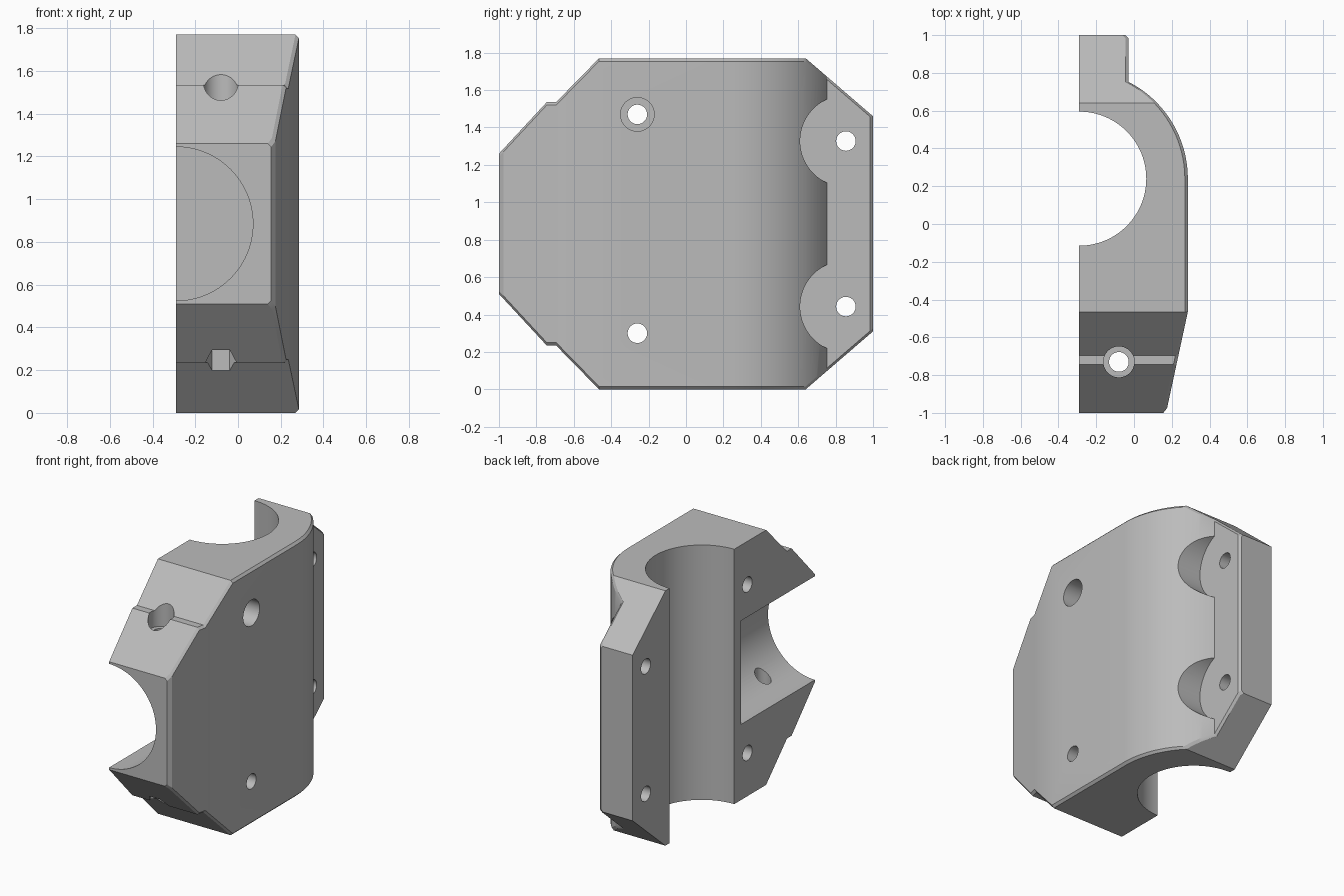
import bpy, bmesh, math
from mathutils import Matrix

cube = bpy.data.objects.get("Cube")
if cube:
    bpy.data.objects.remove(cube, do_unlink=True)

grey = bpy.data.materials.new("plain grey")
grey.use_nodes = True
grey.diffuse_color = (0.5, 0.5, 0.5, 1)
grey.node_tree.nodes["Principled BSDF"].inputs["Base Color"].default_value = (0.5, 0.5, 0.5, 1)

MATE = -0.29          # flat mating face
HEIGHT = 1.77
MID = HEIGHT / 2
BORE_Y = 0.24         # axis of the upright bore
OUTER = 0.575         # outer wall radius
CHAMFER = 0.016


def lerp_path(path, y):
    for (y0, v0), (y1, v1) in zip(path, path[1:]):
        if y <= y1:
            return v0 + (v1 - v0) * (y - y0) / (y1 - y0)
    return path[-1][1]


def add_object(name, bm):
    bmesh.ops.recalc_face_normals(bm, faces=bm.faces)
    mesh = bpy.data.meshes.new(name)
    bm.to_mesh(mesh)
    bm.free()
    mesh.materials.append(grey)
    ob = bpy.data.objects.new(name, mesh)
    bpy.context.collection.objects.link(ob)
    return ob


# Clamp body: cross-sections lofted from front to back
top_edge = [(-1, 1.26), (-0.745, 1.535), (-0.695, 1.535), (-0.465, HEIGHT), (0.64, HEIGHT), (1, 1.46)]
side_wall = [(-1, 0.155), (-0.975, 0.175), (-0.465, 0.285), (BORE_Y, 0.285)]
flange_wall = [(0.753, -0.03), (0.984, -0.03), (1, -0.046)]


def wall_x(y):
    if y <= BORE_Y:
        return lerp_path(side_wall, y)
    if y < 0.753:
        return MATE + math.sqrt(OUTER ** 2 - (y - BORE_Y) ** 2)
    return lerp_path(flange_wall, y)


end_angle = math.asin((0.753 - BORE_Y) / OUTER)
stations = {p[0] for p in top_edge + side_wall + flange_wall}
stations |= {round(BORE_Y + OUTER * math.sin(end_angle * i / 24), 4) for i in range(1, 24)}

bm = bmesh.new()
rings = []
for y in sorted(stations):
    x, hi = wall_x(y), lerp_path(top_edge, y)
    lo, c = HEIGHT - hi, CHAMFER
    section = [(MATE, lo), (x - c, lo), (x, lo + c), (x, hi - c), (x - c, hi), (MATE, hi)]
    rings.append([bm.verts.new((px, y, pz)) for px, pz in section])
for a, b in zip(rings, rings[1:]):
    for i in range(6):
        j = (i + 1) % 6
        bm.faces.new((a[i], a[j], b[j], b[i]))
bm.faces.new(rings[0])
bm.faces.new(rings[-1])
body = add_object("clamp_half", bm)


def cut(axis, u, v, radius, start, end, sides=64):
    """Cut a round or hexagonal hole along an axis; u, v are the other two coordinates."""
    bm = bmesh.new()
    bmesh.ops.create_cone(bm, cap_ends=True, segments=sides, radius1=radius, radius2=radius,
                          depth=end - start)
    mid = (start + end) / 2
    if axis == "X":
        turn, place = Matrix.Rotation(math.pi / 2, 4, "Y"), (mid, u, v)
    elif axis == "Y":
        turn, place = Matrix.Rotation(math.pi / 2, 4, "X"), (u, mid, v)
    else:
        spin = math.pi / 6 if sides == 6 else 0
        turn, place = Matrix.Rotation(spin, 4, "Z"), (u, v, mid)
    bm.transform(Matrix.Translation(place) @ turn)
    # point the hexagon corners sideways
    if sides == 6:
        widest = max(vert.co.x for vert in bm.verts) - u
        if widest < radius * 0.95:
            bm.transform(Matrix.Translation(place) @ Matrix.Rotation(math.pi / 6, 4, "Z")
                         @ Matrix.Translation(place).inverted())
    cutter = add_object("hole_cutter", bm)
    cutter.hide_render = True
    mod = body.modifiers.new("hole", "BOOLEAN")
    mod.operation = "DIFFERENCE"
    mod.solver = "EXACT"
    mod.object = cutter
    bpy.context.view_layer.objects.active = body
    bpy.ops.object.modifier_apply(modifier=mod.name)
    bpy.data.objects.remove(cutter, do_unlink=True)


# Upright bore and front blind bore
cut("Z", MATE, BORE_Y, 0.355, -0.5, 2.5, 96)
cut("Y", MATE, MID, 0.36, -1.5, -0.19, 96)

# Clamping screw holes, mirrored about mid height
for side in (-1, 1):
    z = MID + side * 0.585
    cut("X", -0.26, z, 0.052, -0.5, 0.6)
    cut("X", -0.26, z, 0.09, 0.0, 0.6)
    z = MID + side * 0.4425
    cut("X", 0.855, z, 0.245, -0.0297, 0.6)
    cut("X", 0.855, z, 0.052, -0.5, 0.2)

# Upright front screw: through hole, head recess on top, nut trap below
cut("Z", -0.08, -0.73, 0.052, -0.5, 2.5)
cut("Z", -0.08, -0.73, 0.082, 1.42, 2.2)
cut("Z", -0.08, -0.73, 0.082, -0.3, 0.35, 6)

bpy.ops.object.select_all(action="DESELECT")
body.select_set(True)
bpy.context.view_layer.objects.active = body
bpy.ops.object.shade_smooth_by_angle(angle=math.radians(25))
